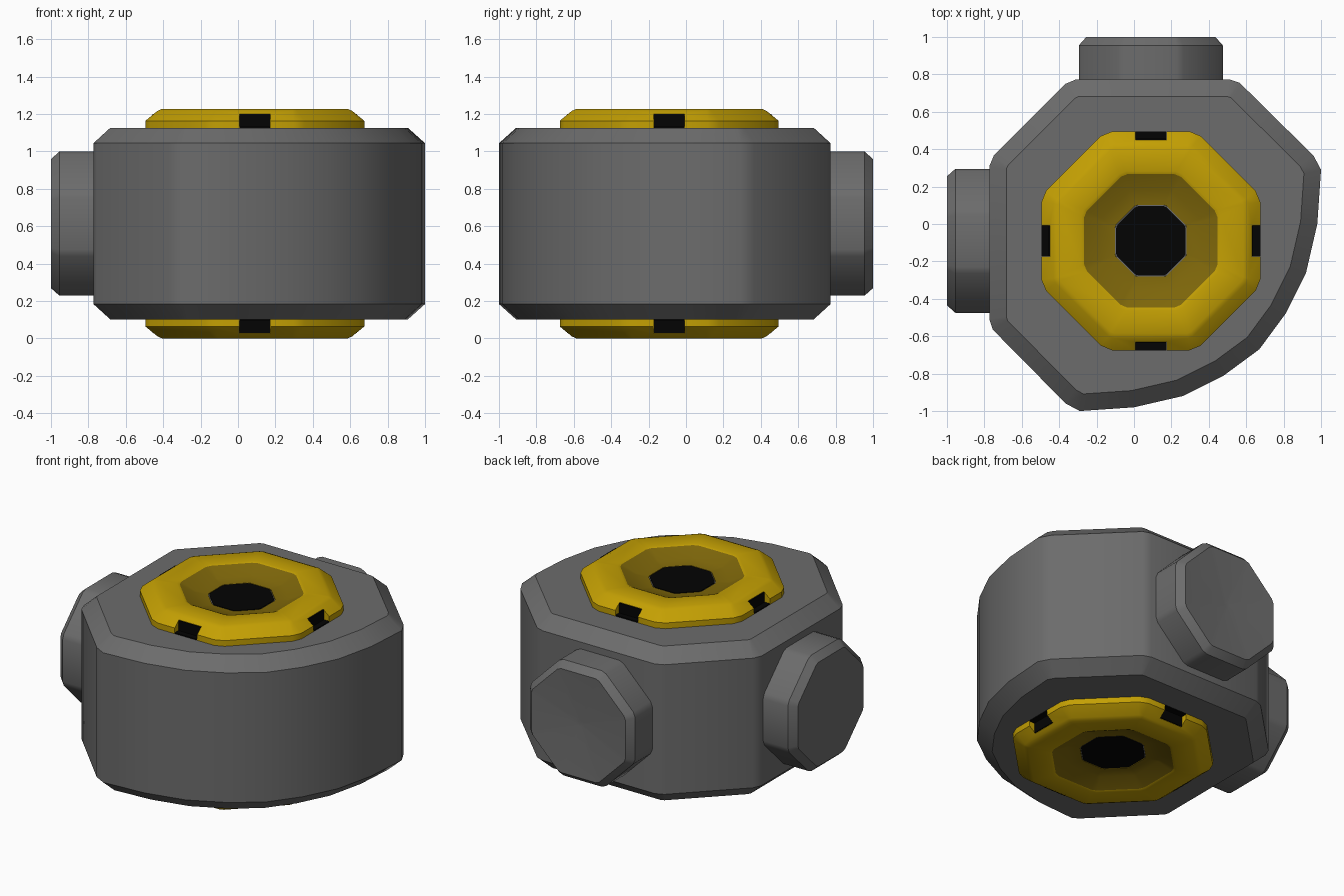
import bpy, bmesh, math
from mathutils import Matrix, Vector

if "Cube" in bpy.data.objects:
    bpy.data.objects.remove(bpy.data.objects["Cube"])

CX, CY, MID = 0.09, -0.09, 0.614   # axis of the caps and mid height


def material(name, rgb):
    m = bpy.data.materials.new(name)
    m.use_nodes = True
    m.diffuse_color = (*rgb, 1)
    bsdf = next(n for n in m.node_tree.nodes if n.type == 'BSDF_PRINCIPLED')
    bsdf.inputs["Base Color"].default_value = (*rgb, 1)
    bsdf.inputs["Roughness"].default_value = 0.6
    return m


GREY = material("dark grey", (0.15, 0.15, 0.15))
YELLOW = material("mustard yellow", (0.55, 0.35, 0.001))
OCHRE = material("dark ochre", (0.21, 0.135, 0.003))
BLACK = material("black", (0.001, 0.001, 0.001))


def finish(name, bm, mat, smooth=True):
    bmesh.ops.recalc_face_normals(bm, faces=bm.faces)
    me = bpy.data.meshes.new(name)
    bm.to_mesh(me)
    bm.free()
    me.materials.append(mat)
    ob = bpy.data.objects.new(name, me)
    bpy.context.collection.objects.link(ob)
    bpy.ops.object.select_all(action='DESELECT')
    ob.select_set(True)
    bpy.context.view_layer.objects.active = ob
    if smooth:
        bpy.ops.object.shade_smooth_by_angle(angle=math.radians(35))
    return ob


def loft(name, rings, mat, matrix=Matrix(), closed=False):
    """Skin equal-sized 3D loops; cap the ends, or join last to first."""
    bm = bmesh.new()
    loops = [[bm.verts.new(matrix @ Vector(p)) for p in r] for r in rings]
    pairs = list(zip(loops, loops[1:]))
    if closed:
        pairs.append((loops[-1], loops[0]))
    else:
        bm.faces.new(loops[0])
        bm.faces.new(loops[-1])
    n = len(loops[0])
    for a, b in pairs:
        for i in range(n):
            j = (i + 1) % n
            bm.faces.new((a[i], a[j], b[j], b[i]))
    return finish(name, bm, mat)


def octagon(apothem, z, cut):
    """Flat-sided octagon with each corner trimmed by cut."""
    h = apothem * math.tan(math.pi / 8) - cut
    pts = []
    for k in range(8):
        r = Matrix.Rotation(k * math.pi / 4, 3, 'Z')
        pts += [r @ Vector((apothem, -h, z)), r @ Vector((apothem, h, z))]
    return pts


def inset(poly, d):
    """Offset a counter-clockwise convex outline inwards."""
    out = []
    for i, p in enumerate(poly):
        p = Vector(p)
        e1 = (p - Vector(poly[i - 1])).normalized()
        e2 = (Vector(poly[(i + 1) % len(poly)]) - p).normalized()
        n1, n2 = Vector((-e1.y, e1.x)), Vector((-e2.y, e2.x))
        out.append(p + (n1 + n2) * d / (1 + n1.dot(n2)))
    return out


def box(name, size, matrix, mat):
    bm = bmesh.new()
    bmesh.ops.create_cube(bm, size=1, matrix=matrix @ Matrix.Diagonal((*size, 1)))
    return finish(name, bm, mat, False)


# Main housing: half outline mirrored across the diagonal x = -y
half = [(0.67, -0.67), (0.81, -0.48), (0.92, -0.26), (0.98, 0.0), (1.0, 0.29),
        (0.96, 0.365), (0.565, 0.755), (0.51, 0.773), (-0.31, 0.773), (-0.365, 0.75)]
outline = half + [(-y, -x) for x, y in reversed(half[1:])]
small = inset(outline, 0.09)
levels = [(small, 0.102), (outline, 0.184), (outline, 1.044), (small, 1.126)]
loft("housing", [[(p[0], p[1], z) for p in loop] for loop, z in levels], GREY)

# Two octagonal side bosses with shallow dished ends
boss = [octagon(0.385, 0.68, 0.02), octagon(0.385, 0.955, 0.02),
        octagon(0.345, 1.0, 0.015), octagon(0.02, 0.975, 0.001)]
back = Matrix.Translation((CX, 0, MID)) @ Matrix.Rotation(-math.pi / 2, 4, 'X')
side = Matrix.Translation((0, CY, MID)) @ Matrix.Rotation(-math.pi / 2, 4, 'Y')
loft("back_boss", boss, GREY, back)
loft("right_boss", boss, GREY, side)

# Caps: (apothem, height above the housing face, corner trim)
PROFILE = [(0.585, -0.01, 0.035), (0.585, 0.038, 0.035), (0.52, 0.091, 0.015),
           (0.495, 0.102, 0.012), (0.372, 0.102, 0.02), (0.356, 0.096, 0.02),
           (0.27, 0.05, 0.01), (0.192, 0.042, 0.01), (0.192, -0.01, 0.01)]
for label, flip in (("top", 1), ("bottom", -1)):
    base = Matrix.Translation((CX, CY, MID + flip * 0.512)) @ Matrix.Diagonal((1, 1, flip, 1))
    cap = loft(label + "_cap", [octagon(*p) for p in PROFILE], YELLOW, base, True)

    # Grey hub with a black plate in the middle of the bowl
    loft(label + "_hub", [octagon(0.191, -0.01, 0.01), octagon(0.191, 0.038, 0.01)],
         GREY, base)
    loft(label + "_centre", [octagon(0.186, 0.037, 0.01), octagon(0.186, 0.043, 0.01)],
         BLACK, base)

    # Four rim notches with black linings
    for k in range(4):
        m = base @ Matrix.Rotation(k * math.pi / 2, 4, 'Z')
        cutter = box("cutter", (0.1, 0.165, 0.1),
                     m @ Matrix.Translation((0.59, 0, 0.025)), YELLOW)
        cutter.hide_render = True
        mod = cap.modifiers.new("notch", 'BOOLEAN')
        mod.operation, mod.solver, mod.object = 'DIFFERENCE', 'EXACT', cutter
        bpy.context.view_layer.objects.active = cap
        bpy.ops.object.modifier_apply(modifier=mod.name)
        bpy.data.objects.remove(cutter)
        box(f"{label}_notch_wall_{k + 1}", (0.008, 0.164, 0.073),
            m @ Matrix.Translation((0.543, 0, 0.0365)), BLACK)
        box(f"{label}_notch_floor_{k + 1}", (0.046, 0.164, 0.008),
            m @ Matrix.Translation((0.562, 0, 0.003)), BLACK)

    # Darker bowl inside the rim
    cap.data.materials.clear()
    for mat in (YELLOW, OCHRE):
        cap.data.materials.append(mat)
    for face in cap.data.polygons:
        reach = math.hypot(face.center.x - CX, face.center.y - CY)
        face.material_index = 1 if reach < 0.35 else 0
